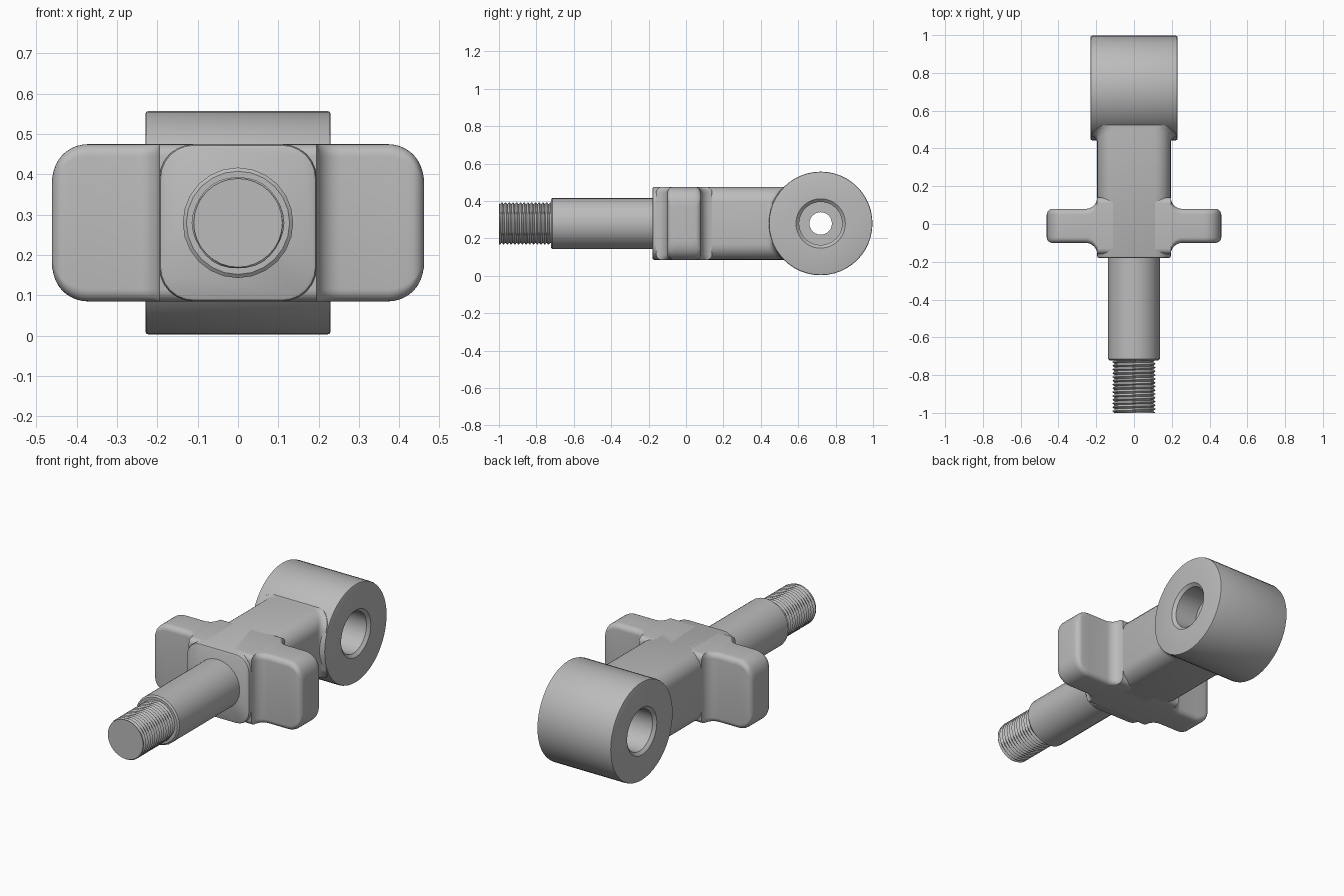
import bpy, bmesh, math
from mathutils import Vector

if "Cube" in bpy.data.objects:
    bpy.data.objects.remove(bpy.data.objects["Cube"], do_unlink=True)

AXIS_Z = 0.28      # height of the common centre line
EYE_Y = 0.72       # centre of the eye
EYE_R = 0.277

steel = bpy.data.materials.new("grey steel")
steel.use_nodes = True
steel.diffuse_color = (0.5, 0.5, 0.5, 1)
steel.node_tree.nodes["Principled BSDF"].inputs["Base Color"].default_value = (0.5, 0.5, 0.5, 1)


def skin(name, rings, closed=False, angle=35):
    """Bridge equal rings of points into a solid, capped or looped round."""
    bm = bmesh.new()
    loops = [[bm.verts.new(p) for p in ring] for ring in rings]
    n = len(loops[0])
    pairs = list(zip(loops, loops[1:]))
    if closed:
        pairs.append((loops[-1], loops[0]))
    else:
        bm.faces.new(loops[0])
        bm.faces.new(loops[-1])
    for a, b in pairs:
        for i in range(n):
            j = (i + 1) % n
            bm.faces.new((a[i], a[j], b[j], b[i]))
    bmesh.ops.recalc_face_normals(bm, faces=bm.faces)
    mesh = bpy.data.meshes.new(name)
    bm.to_mesh(mesh)
    bm.free()
    mesh.materials.append(steel)
    obj = bpy.data.objects.new(name, mesh)
    bpy.context.collection.objects.link(obj)
    bpy.ops.object.select_all(action='DESELECT')
    obj.select_set(True)
    bpy.context.view_layer.objects.active = obj
    bpy.ops.object.shade_smooth_by_angle(angle=math.radians(angle))
    return obj


def rounded_rect(hu, hv, r, steps=6):
    """Outline of a rounded rectangle with half sizes hu, hv."""
    r = min(r, hu * 0.98, hv * 0.98)
    pts = []
    for q, (su, sv) in enumerate([(1, 1), (-1, 1), (-1, -1), (1, -1)]):
        for k in range(steps + 1):
            a = (q + k / steps) * math.pi / 2
            pts.append((su * (hu - r) + r * math.cos(a), sv * (hv - r) + r * math.sin(a)))
    return pts


def circle(r, n):
    return [(r * math.cos(math.tau * i / n), r * math.sin(math.tau * i / n)) for i in range(n)]


def arc(steps):
    return [math.pi / 2 * k / steps for k in range(steps + 1)]


# Trunk: rounded bar along y, flaring to meet the curved eye
stations = [(-0.18, 0.187, 0.077), (-0.177, 0.192, 0.082), (-0.17, 0.195, 0.085)]
stations += [(0.41 + 0.03 * math.sin(a), 0.225 - 0.03 * math.cos(a), 0.085) for a in arc(4)]
stations.append((0.47, 0.225, 0.085))
trunk_rings = []
for y, half, r in stations:
    ring = []
    for u, v in rounded_rect(half, min(half, 0.195), r):
        follow = EYE_R - math.sqrt(EYE_R ** 2 - v * v) if y > 0.4 else 0
        ring.append((u, y + follow, AXIS_Z + v))
    trunk_rings.append(ring)
skin("trunk", trunk_rings)

# Cross arms: one loft along x, rounded at the tips and filleted into the trunk
half_arm = [(0.0, 0.15, 0.195, 0.03)]
half_arm += [(0.195 + 0.06 * (1 - math.cos(a)), 0.15 - 0.06 * math.sin(a), 0.195, 0.03) for a in arc(6)]
for a in arc(10):
    x = 0.372 + 0.09 * math.sin(a)
    edge = max(0, x - 0.432)
    pull = 0.03 - math.sqrt(max(0, 0.03 ** 2 - edge ** 2))
    half_arm.append((x, 0.09 - pull, 0.105 + 0.09 * math.cos(a) - pull * 0.3, 0.03))
arms = [(-x, *rest) for x, *rest in reversed(half_arm[1:])] + half_arm
skin("cross_arms", [[(x, u - 0.01, AXIS_Z + v) for u, v in rounded_rect(hy, hz, r)]
                    for x, hy, hz, r in arms])

# Eye: revolved around x, with a chamfered counterbore on each side of a through hole
side = [(0.06, 0.08), (0.115, 0.08), (0.115, 0.215), (0.132, 0.23),
        (EYE_R - 0.008, 0.23), (EYE_R - 0.002, 0.228), (EYE_R, 0.222)]
eye_profile = side + [(r, -x) for r, x in reversed(side)]
skin("eye", [[(x, EYE_Y + u, AXIS_Z + v) for u, v in circle(r, 48)]
             for r, x in eye_profile], closed=True)

# Spindle: plain shaft with a small end chamfer
skin("spindle", [[(u, y, AXIS_Z + v) for u, v in circle(r, 24)]
                 for y, r in [(-0.722, 0.128), (-0.715, 0.137), (-0.15, 0.137)]])

# Thread: rod whose radius follows a helical ridge
PITCH, SIDES, PER_TURN = 0.02, 32, 6
count = round(0.28 / PITCH * PER_TURN)
thread_rings = [[(u, -1, AXIS_Z + v) for u, v in circle(0.11, SIDES)]]
for k in range(1, count + 4):
    y = -1 + k * PITCH / PER_TURN
    ring = []
    for i in range(SIDES):
        phase = (k / PER_TURN + i / SIDES) % 1
        r = 0.102 + 0.013 * abs(2 * phase - 1)
        a = math.tau * i / SIDES
        ring.append((r * math.cos(a), y, AXIS_Z + r * math.sin(a)))
    thread_rings.append(ring)
skin("thread", thread_rings, angle=30)
